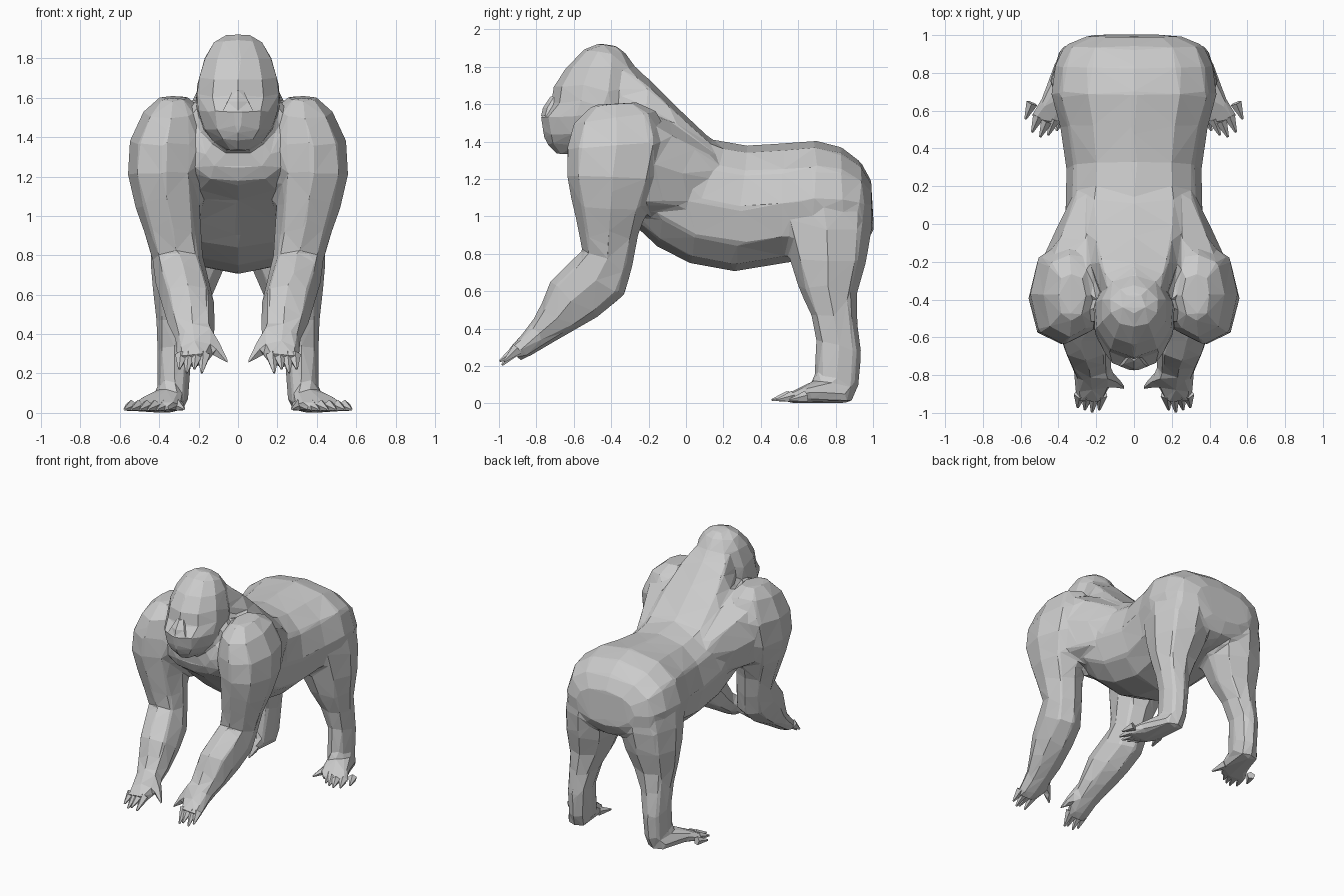
import bpy, bmesh, math
from mathutils import Vector


def finish(name, bm):
    bmesh.ops.recalc_face_normals(bm, faces=bm.faces)
    bmesh.ops.triangulate(bm, faces=bm.faces)
    mesh = bpy.data.meshes.new(name)
    bm.to_mesh(mesh)
    bm.free()
    obj = bpy.data.objects.new(name, mesh)
    bpy.context.collection.objects.link(obj)
    return obj


def soft(v, p):
    return math.copysign(abs(v) ** p, v)


def loft(name, rings, n=8, side=1, p=0.85):
    """Rings are (x min, x max, front y, front z, back y, back z)."""
    bm = bmesh.new()
    loops = []
    for x0, x1, yf, zf, yb, zb in rings:
        loop = []
        for i in range(n):
            a = 2 * math.pi * i / n
            c, s = soft(math.cos(a), p), soft(math.sin(a), p)
            loop.append(bm.verts.new((side * ((x0 + x1) / 2 + s * (x1 - x0) / 2),
                                      (yf + yb) / 2 + c * (yf - yb) / 2,
                                      (zf + zb) / 2 + c * (zf - zb) / 2)))
        loops.append(loop)
    for a, b in zip(loops, loops[1:]):
        for i in range(n):
            j = (i + 1) % n
            bm.faces.new((a[i], a[j], b[j], b[i]))
    bm.faces.new(loops[0])
    bm.faces.new(loops[-1])
    return finish(name, bm)


def spike(name, base, tip, r, side):
    b, t = Vector(base), Vector(tip)
    b.x *= side
    t.x *= side
    d = t - b
    bm = bmesh.new()
    bmesh.ops.create_cone(bm, cap_ends=True, segments=5, radius1=r, radius2=r * 0.2, depth=d.length)
    rot = d.to_track_quat('Z', 'Y')
    for v in bm.verts:
        v.co = rot @ v.co + (b + t) / 2
    return finish(name, bm)


parts = []

# Torso: half width, y bottom, z bottom, y top, z top, from rump to chest
torso = [(.24, 1.005, .93, .99, 1.19), (.37, .955, .84, .935, 1.29), (.42, .84, .80, .83, 1.37),
         (.44, .69, .775, .69, 1.405), (.39, .5, .745, .52, 1.39), (.36, .26, .705, .33, 1.38),
         (.365, .02, .75, .14, 1.41), (.375, -.15, .835, -.03, 1.53), (.365, -.27, .945, -.2, 1.60),
         (.34, -.42, 1.08, -.38, 1.62), (.26, -.55, 1.17, -.53, 1.5), (.16, -.58, 1.24, -.58, 1.38)]
parts.append(loft("torso", [(-w, w, a, b, c, d) for w, a, b, c, d in torso], 12))

# Sloping neck hump
neck = [(.26, .24, 1.2, .24, 1.37), (.29, .12, 1.2, .13, 1.415), (.28, -.03, 1.3, -.05, 1.585),
        (.24, -.2, 1.4, -.2, 1.735), (.19, -.36, 1.4, -.32, 1.85), (.11, -.5, 1.45, -.42, 1.89)]
parts.append(loft("neck", [(-w, w, a, b, c, d) for w, a, b, c, d in neck], 8))

# Head, chin to crown
head = [(.06, -.69, 1.33, -.5, 1.335), (.125, -.74, 1.38, -.4, 1.38), (.18, -.765, 1.43, -.3, 1.45),
        (.215, -.785, 1.53, -.25, 1.55), (.222, -.72, 1.60, -.25, 1.65), (.208, -.71, 1.69, -.25, 1.72),
        (.18, -.64, 1.8, -.27, 1.8), (.13, -.55, 1.89, -.32, 1.87), (.06, -.47, 1.925, -.37, 1.91)]
parts.append(loft("head", [(-w, w, a, b, c, d) for w, a, b, c, d in head], 10, p=1))

arm = [(.25, .40, -.5, 1.595, -.26, 1.61), (.2, .48, -.6, 1.5, -.15, 1.56),
       (.19, .55, -.64, 1.36, -.1, 1.40), (.195, .56, -.64, 1.22, -.14, 1.2),
       (.195, .52, -.605, 1.05, -.205, 1.03), (.185, .465, -.565, .87, -.255, .90),
       (.175, .435, -.555, .815, -.285, .74), (.145, .42, -.635, .745, -.325, .58),
       (.12, .39, -.725, .655, -.475, .46), (.115, .355, -.785, .505, -.615, .38),
       (.125, .32, -.835, .425, -.735, .31), (.13, .315, -.9, .345, -.82, .26),
       (.15, .305, -.95, .305, -.89, .225)]
shoulder = [(.1, .33, .14, 1.1, .16, 1.34), (.1, .40, .0, 1.0, .0, 1.45),
            (.1, .46, -.13, 1.0, -.13, 1.53), (.1, .52, -.28, 1.0, -.28, 1.58)]
leg = [(.05, .36, .54, 1.2, .93, 1.22), (.03, .425, .50, 1.05, .97, 1.08), (.025, .44, .51, .93, .995, .93),
       (.055, .445, .555, .77, .965, .76), (.125, .43, .605, .61, .915, .59), (.195, .415, .665, .48, .915, .45),
       (.235, .41, .695, .34, .94, .27), (.245, .41, .685, .17, .925, .1), (.255, .415, .67, .1, .885, .0)]
foot = [(.265, .42, .82, .125, .89, 0), (.275, .485, .67, .115, .69, 0), (.29, .54, .585, .075, .60, 0),
        (.34, .55, .535, .05, .54, 0)]
toe_tips = [(.575, .555), (.54, .485), (.497, .46), (.455, .47), (.41, .495)]

for side, tag in ((1, "left"), (-1, "right")):
    # Limbs
    parts.append(loft("arm_" + tag, arm, 8, side))
    parts.append(loft("shoulder_" + tag, shoulder, 8, side))
    parts.append(loft("leg_" + tag, leg, 8, side))
    parts.append(loft("foot_" + tag, foot, 8, side, .7))
    # Fingers and thumb
    for i in range(4):
        x = .172 + i * .038
        spike(f"finger_{i}_{tag}", (x, -.9, .29), (x + .012, -.995 + .012 * abs(i - 1), .205 + .02 * (i % 2)), .034, side)
    parts.append(spike("thumb_" + tag, (.18, -.79, .41), (.04, -.875, .24), .06, side))
    # Toes
    for i, (x, y) in enumerate(toe_tips):
        spike(f"toe_{i}_{tag}", (x - .035, y + .085, .035), (x, y, .018), .032, side)
    spike("big_toe_" + tag, (.31, .64, .04), (.275, .53, .02), .035, side)

# Nose: bridge and two nostrils
loft("nose", [(-.085, .085, -.775, 1.535, -.68, 1.54), (-.06, .06, -.765, 1.58, -.66, 1.58),
              (-.03, .03, -.725, 1.64, -.64, 1.64)], 6)

# Fuse the large parts into one faceted skin
bm = bmesh.new()
for obj in parts:
    bm.from_mesh(obj.data)
    bpy.data.objects.remove(obj)
body = finish("body", bm)
remesh = body.modifiers.new("fuse", 'REMESH')
remesh.mode = 'VOXEL'
remesh.voxel_size = 0.018
smooth = body.modifiers.new("blend", 'SMOOTH')
smooth.factor = 0.5
smooth.iterations = 5
facets = body.modifiers.new("facets", 'DECIMATE')
facets.ratio = 0.024
facets.use_symmetry = True
facets.symmetry_axis = 'X'
bpy.context.view_layer.update()
mesh = bpy.data.meshes.new_from_object(body.evaluated_get(bpy.context.evaluated_depsgraph_get()))
body.modifiers.clear()
body.data = mesh
for f in mesh.polygons:
    f.use_smooth = False
